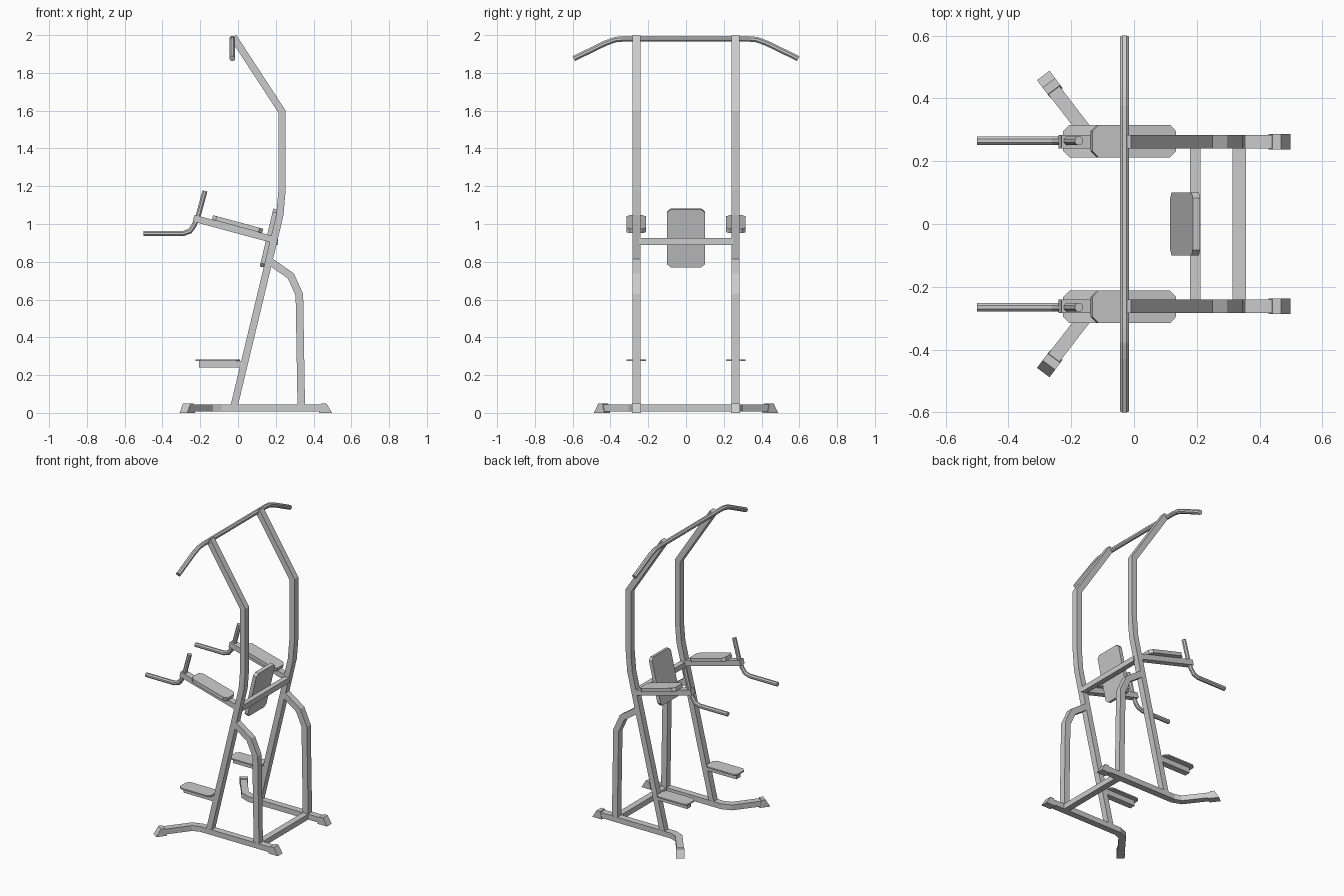
import bpy, bmesh, math
from mathutils import Vector as V

if "Cube" in bpy.data.objects:
    bpy.data.objects.remove(bpy.data.objects["Cube"])

SY = 0.262          # side frame offset


def finish(name, bm, mirror):
    bmesh.ops.recalc_face_normals(bm, faces=bm.faces)
    me = bpy.data.meshes.new(name)
    bm.to_mesh(me)
    bm.free()
    ob = bpy.data.objects.new(name, me)
    bpy.context.collection.objects.link(ob)
    if mirror:
        m = ob.modifiers.new("mirror", 'MIRROR')
        m.use_axis = (False, True, False)
    return ob


def rect(w, h):
    return [(-w/2, -h/2), (w/2, -h/2), (w/2, h/2), (-w/2, h/2)]


def circle(r, n=8):
    return [(r*math.cos((i+.5)*math.tau/n), r*math.sin((i+.5)*math.tau/n)) for i in range(n)]


def sweep(name, pts, prof, normal, mirror=True):
    """Mitred tube along a planar path; profile = (along normal, in plane)."""
    pts, n = [V(p) for p in pts], V(normal)
    bm, rings = bmesh.new(), []
    for i, p in enumerate(pts):
        a = (p - pts[i-1]).normalized() if i else None
        b = (pts[i+1] - p).normalized() if i < len(pts)-1 else None
        a, b = a or b, b or a
        t = (a + b).normalized()
        side = t.cross(n) / t.dot(a)
        rings.append([bm.verts.new(p + n*u + side*v) for u, v in prof])
    k = len(prof)
    for r, s in zip(rings, rings[1:]):
        for j in range(k):
            bm.faces.new((r[j], r[(j+1) % k], s[(j+1) % k], s[j]))
    bm.faces.new(rings[0])
    bm.faces.new(rings[-1])
    return finish(name, bm, mirror)


def prism(name, origin, u, v, poly, depth, mirror=True):
    """Polygon in the u-v plane, extruded symmetrically."""
    o, u, v = V(origin), V(u).normalized(), V(v).normalized()
    w = u.cross(v) * depth/2
    bm = bmesh.new()
    lo, hi = ([bm.verts.new(o + u*a + v*b + w*s) for a, b in poly] for s in (-1, 1))
    k = len(poly)
    bm.faces.new(lo)
    bm.faces.new(hi)
    for j in range(k):
        bm.faces.new((lo[j], lo[(j+1) % k], hi[(j+1) % k], hi[j]))
    return finish(name, bm, mirror)


def chamfered(l, w, c):
    a, b = l/2, w/2
    return [(-a+c, -b), (a-c, -b), (a, -b+c), (a, b-c),
            (a-c, b), (-a+c, b), (-a, b-c), (-a, -b+c)]


def side(xz, y=SY):
    return [(x, y, z) for x, z in xz]


Y, Z = (0, 1, 0), (0, 0, 1)
box = rect(0.042, 0.038)

# Main frame
sweep("upright", side([(-0.022, 0.03), (0.165, 0.81), (0.222, 1.05), (0.233, 1.18),
                       (0.233, 1.595), (-0.025, 1.99)]), box, Y)
sweep("rear_support", side([(0.165, 0.805), (0.28, 0.725), (0.325, 0.625), (0.335, 0.03)]),
      rect(0.042, 0.04), Y)

# Base rails with splayed front legs, feet and crossbars
leg = V((-0.6, 0.8, 0))
sweep("base_rail", [(0.465, SY, 0.026), (-0.09, SY, 0.026), (-0.145, 0.283, 0.026),
                    (-0.272, 0.448, 0.026)], rect(0.036, 0.044), Z)
foot = [(-0.025, 0), (0.045, 0), (0.015, 0.05), (-0.012, 0.05)]
prism("rear_foot", (0.453, SY, 0), (1, 0, 0), Z, foot, 0.05)
prism("front_foot", (-0.262, 0.437, 0), leg, Z, foot, 0.05)
sweep("base_crossbar", [(0.335, -0.25, 0.026), (0.335, 0.25, 0.026)],
      rect(0.036, 0.042), Z, False)
sweep("back_crossbar", [(0.195, -0.25, 0.908), (0.195, 0.25, 0.908)],
      rect(0.036, 0.034), Z, False)

# Backrest pad, leaning with the uprights
prism("backrest", (0.163, 0, 0.926), Y, (0.235, 0, 1),
      chamfered(0.2, 0.315, 0.018), 0.024, False)

# Arms with pads
arm = V((-0.425, 0, 0.115)).normalized()
up = arm.cross(V(Y)) * -1
if up.z < 0:
    up = -up
sweep("arm", side([(0.19, 0.916), (-0.235, 1.031)]), rect(0.042, 0.036), Y)
prism("arm_pad", V((-0.01, SY + 0.002, 0.97)) + up*0.03, arm, Y,
      chamfered(0.275, 0.104, 0.02), 0.024)

# Dip handles and upright grips
tube = circle(0.0145)
sweep("dip_handle", side([(-0.5, 0.95), (-0.29, 0.95), (-0.255, 0.962), (-0.234, 0.99),
                          (-0.215, 1.035)], 0.265), tube, Y)
sweep("hand_grip", side([(-0.217, 1.02), (-0.175, 1.175)], 0.265), tube, Y)

# Foot steps
sweep("step_arm", side([(0.03, 0.257), (-0.207, 0.257)]), rect(0.042, 0.036), Y)
prism("step_plate", (-0.108, SY + 0.002, 0.279), (1, 0, 0), Y,
      chamfered(0.235, 0.104, 0.02), 0.009)

# Pull-up bar with dropped ends
half = [(0.33, 1.98), (0.375, 1.976), (0.425, 1.958), (0.594, 1.876)]
path = [(-0.03, -y, z) for y, z in reversed(half)] + [(-0.03, y, z) for y, z in half]
sweep("pull_up_bar", path, circle(0.0155), (1, 0, 0), False)
